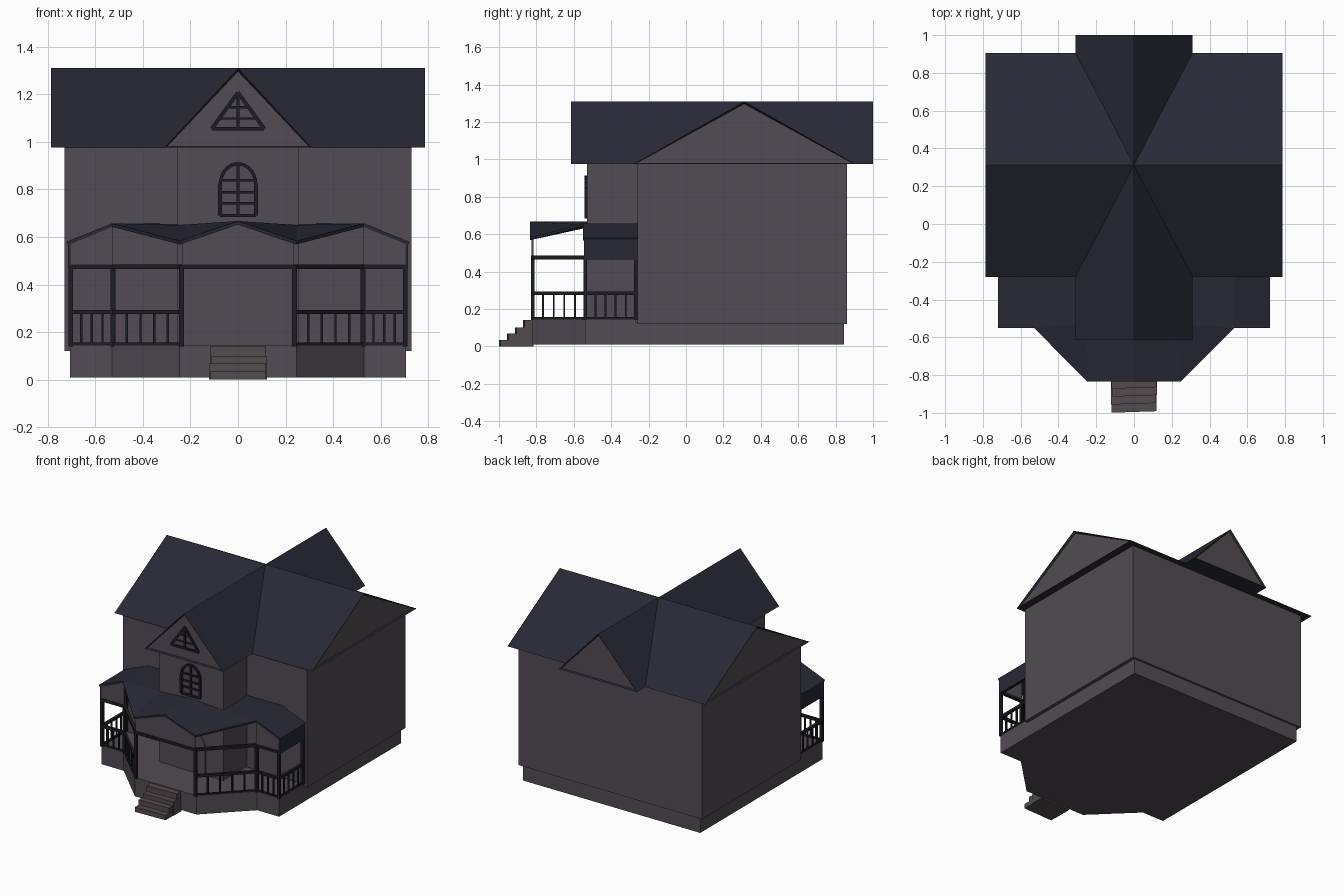
import bpy, bmesh, math
from mathutils import Vector, Matrix

if "Cube" in bpy.data.objects:
    bpy.data.objects.remove(bpy.data.objects["Cube"])


def mat(name, c):
    m = bpy.data.materials.new(name)
    m.diffuse_color = (*c, 1)
    m.use_nodes = True
    m.node_tree.nodes["Principled BSDF"].inputs["Base Color"].default_value = m.diffuse_color
    return m


WALL = mat("wall_grey", (0.084, 0.072, 0.086))
ROOF = mat("roof_navy", (0.021, 0.022, 0.036))
TRIM = mat("trim_dark", (0.012, 0.0125, 0.018))
STEP = mat("step_stone", (0.084, 0.070, 0.076))


def finish(name, bm, *mats):
    bmesh.ops.recalc_face_normals(bm, faces=bm.faces)
    me = bpy.data.meshes.new(name)
    bm.to_mesh(me)
    bm.free()
    ob = bpy.data.objects.new(name, me)
    for m in mats:
        me.materials.append(m)
    bpy.context.collection.objects.link(ob)
    return ob


def extrude(bm, pts, vec):
    """Solid made by sweeping the polygon pts along vec."""
    f = bm.faces.new([bm.verts.new(p) for p in pts])
    r = bmesh.ops.extrude_face_region(bm, geom=[f])
    vs = [v for v in r["geom"] if isinstance(v, bmesh.types.BMVert)]
    bmesh.ops.translate(bm, vec=vec, verts=vs)


def solid(name, pts, vec, m):
    bm = bmesh.new()
    extrude(bm, pts, vec)
    return finish(name, bm, m)


def box(name, x0, x1, y0, y1, z0, z1, m):
    return solid(name, [(x0, y0, z0), (x1, y0, z0), (x1, y1, z0), (x0, y1, z0)], (0, 0, z1 - z0), m)


def bars(name, segs, m):
    """One mesh of square bars; each seg is (start, end, width, height)."""
    bm = bmesh.new()
    for a, b, w, h in segs:
        a, b = Vector(a), Vector(b)
        d = b - a
        q = d.to_track_quat('Y', 'Z') if abs(d.x) + abs(d.y) > 1e-6 else Vector((0, 0, 1)).to_track_quat('Y', 'Z')
        M = Matrix.LocRotScale((a + b) / 2, q, Vector((w, d.length, h)))
        bmesh.ops.create_cube(bm, size=1, matrix=M)
    return finish(name, bm, m)


# house body, front bay and stone base with porch floor
box("house_body", -0.73, 0.73, -0.26, 0.86, 0.12, 0.98, WALL)
box("front_bay", -0.255, 0.255, -0.53, -0.2, 0.12, 0.98, WALL)
right = [(0.705, -0.27), (0.705, -0.54), (0.53, -0.54), (0.245, -0.82)]
left = [(-x, y) for x, y in reversed(right)]
solid("porch_base", [(x, y, 0.01) for x, y in right + left], (0, 0, 0.135), WALL)
box("house_base", -0.705, 0.705, -0.27, 0.845, 0.01, 0.13, WALL)


# crossing gable roofs with recessed gable walls
def gable_roof(name, pts, vec):
    bm = bmesh.new()
    extrude(bm, pts, vec)
    bmesh.ops.recalc_face_normals(bm, faces=bm.faces)
    ends = [f for f in bm.faces if len(f.verts) == 3]
    bmesh.ops.inset_individual(bm, faces=ends, thickness=0.013, depth=-0.015)
    for f in ends:
        f.material_index = 1
    finish(name, bm, ROOF, WALL)


gable_roof("main_roof", [(-0.785, -0.28, 0.975), (-0.785, 0.905, 0.975), (-0.785, 0.312, 1.31)], (1.57, 0, 0))
gable_roof("cross_roof", [(-0.31, -0.615, 0.975), (0.31, -0.615, 0.975), (0, -0.615, 1.309)], (0, 1.615, 0))

# attic window bars
y = -0.602
corners = [(-0.11, y, 1.055), (0.11, y, 1.055), (0, y, 1.207)]
segs = [(corners[i], corners[(i + 1) % 3], 0.012, 0.016) for i in range(3)]
segs.append(((0, y, 1.05), (0, y, 1.2), 0.012, 0.012))
for z, hw in ((1.098, 0.075), (1.145, 0.042)):
    segs.append(((-hw, y, z), (hw, y, z), 0.01, 0.01))
bars("attic_window", segs, TRIM)

# arched window bars
y = -0.536


def arch(hw, z0, spring, top, y, n=10):
    pts = [(-hw, y, z0)]
    for i in range(n + 1):
        t = math.pi * (1 - i / n)
        pts.append((hw * math.cos(t), y, spring + (top - spring) * math.sin(t)))
    return pts + [(hw, y, z0)]


p = arch(0.075, 0.69, 0.82, 0.908, y)
segs = [(p[i], p[(i + 1) % len(p)], 0.016, 0.014) for i in range(len(p))]
segs.append(((0, y, 0.69), (0, y, 0.905), 0.012, 0.014))
for z in (0.742, 0.788, 0.838):
    segs.append(((-0.075, y, z), (0.075, y, z), 0.012, 0.01))
bars("arched_window", segs, TRIM)

# arched front door
solid("front_door", arch(0.115, 0.145, 0.33, 0.45, -0.53), (0, -0.006, 0), WALL)

# porch posts, beams and railings
segs = []
rails = []
for s in (-1, 1):
    path = [(s * 0.703, -0.268), (s * 0.703, -0.538), (s * 0.525, -0.538), (s * 0.237, -0.82)]
    for (x, y) in path:
        segs.append(((x, y, 0.14), (x, y, 0.48), 0.02, 0.02))
    for (a, b), n in zip(zip(path, path[1:]), (4, 3, 4)):
        segs.append(((*a, 0.475), (*b, 0.475), 0.02, 0.02))
        rails.append(((*a, 0.285), (*b, 0.285), 0.018, 0.018))
        rails.append(((*a, 0.15), (*b, 0.15), 0.014, 0.012))
        for i in range(1, n + 1):
            q = Vector(a).lerp(Vector(b), i / (n + 1))
            rails.append(((*q, 0.145), (*q, 0.285), 0.01, 0.01))
segs.append(((-0.237, -0.82, 0.475), (0.237, -0.82, 0.475), 0.02, 0.02))
bars("porch_posts_and_beams", segs, TRIM)
bars("porch_railings", rails, TRIM)

# porch roof: folded sheet with a centre gable and two side ridges
bm = bmesh.new()
for s in (-1, 1):
    def face(*pts):
        f = bm.faces.new([bm.verts.new((s * x, y, z)) for x, y, z in pts])
        if s < 0:
            f.normal_flip()
    ridge, valley, inner = (0.53, -0.55, 0.657), (0.245, -0.835, 0.583), (0.25, -0.53, 0.65)
    face((0.72, -0.26, 0.58), (0.53, -0.26, 0.657), ridge, (0.72, -0.55, 0.58))
    face((0.53, -0.26, 0.657), (0.25, -0.26, 0.655), inner, ridge)
    face(ridge, inner, valley)
    face(inner, (0, -0.53, 0.667), (0, -0.835, 0.667), valley)
bmesh.ops.remove_doubles(bm, verts=bm.verts, dist=0.0005)
bmesh.ops.recalc_face_normals(bm, faces=bm.faces)
if sum(f.normal.z for f in bm.faces) < 0:
    bmesh.ops.reverse_faces(bm, faces=bm.faces)
me = bpy.data.meshes.new("porch_roof")
bm.to_mesh(me)
bm.free()
me.materials.append(ROOF)
ob = bpy.data.objects.new("porch_roof", me)
bpy.context.collection.objects.link(ob)
mod = ob.modifiers.new("thickness", 'SOLIDIFY')
mod.thickness = 0.015
mod.offset = -1

# porch gable panels
solid("porch_centre_gable", [(-0.235, -0.826, 0.475), (0.235, -0.826, 0.475), (0.235, -0.826, 0.572),
                             (0, -0.826, 0.655), (-0.235, -0.826, 0.572)], (0, 0.01, 0), WALL)
for s, side in ((-1, "left"), (1, "right")):
    solid(side + "_porch_gable", [(s * 0.525, -0.544, 0.48), (s * 0.705, -0.544, 0.48), (s * 0.705, -0.544, 0.575),
                                  (s * 0.525, -0.544, 0.647)], (0, 0.01, 0), WALL)
    box(side + "_porch_fascia", s * 0.715, s * 0.703, -0.546, -0.26, 0.465, 0.575, ROOF)

# front steps, slightly uneven
for i, (y0, z, dx) in enumerate(((-0.868, 0.14, 0.0), (-0.91, 0.1, 0.004), (-0.952, 0.07, -0.003), (-0.995, 0.035, 0.0))):
    solid("step_%d" % (i + 1), [(-0.118 + dx, y0 - 0.004, 0), (0.118 + dx, y0 + 0.004, 0), (0.118 + dx, -0.815, 0),
                                (-0.118 + dx, -0.815, 0)], (0, 0, z), STEP)
